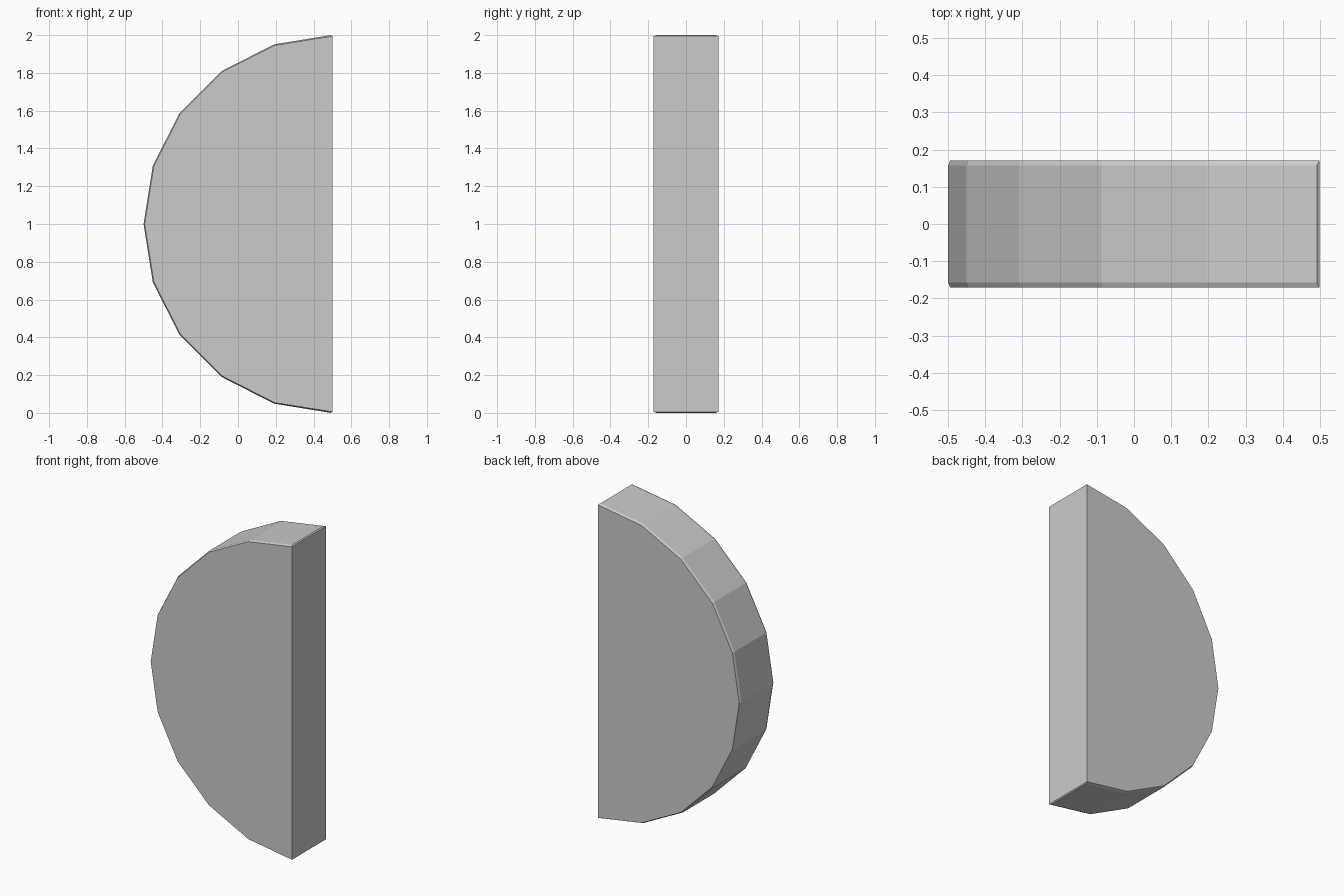
import bpy, bmesh
from math import sin, cos, pi

if "Cube" in bpy.data.objects:
    bpy.data.objects.remove(bpy.data.objects["Cube"])

SEGS = 10          # flat facets around the half circle
HALF = 0.171       # half thickness
CX = 0.5           # x of the circle centre

bm = bmesh.new()


def arc(y, radius, end_x):
    """Half-circle row of vertices from bottom to top, bulging to -x."""
    row = []
    for i in range(SEGS + 1):
        a = pi * i / SEGS
        x = min(CX - radius * sin(a), end_x)
        row.append(bm.verts.new((x, y, 1 - radius * cos(a))))
    return row


# Front edge, chamfered rim, back edge
rows = [arc(-HALF, 0.994, 0.499), arc(-HALF + 0.014, 1.0, 0.492),
        arc(HALF - 0.014, 1.0, 0.492), arc(HALF, 0.994, 0.499)]
for a, b in zip(rows, rows[1:]):
    for i in range(SEGS):
        bm.faces.new((a[i], a[i + 1], b[i + 1], b[i]))

# Front and back faces
bm.faces.new(rows[0])
bm.faces.new(rows[3])

# Straight side, with the small chamfers at its two ends
bm.faces.new((rows[0][0], rows[3][0], rows[3][-1], rows[0][-1]))
for k in (0, -1):
    bm.faces.new([r[k] for r in rows])

bmesh.ops.recalc_face_normals(bm, faces=bm.faces)
mesh = bpy.data.meshes.new("half_disc")
bm.to_mesh(mesh)
bm.free()
bpy.context.collection.objects.link(bpy.data.objects.new("half_disc", mesh))
